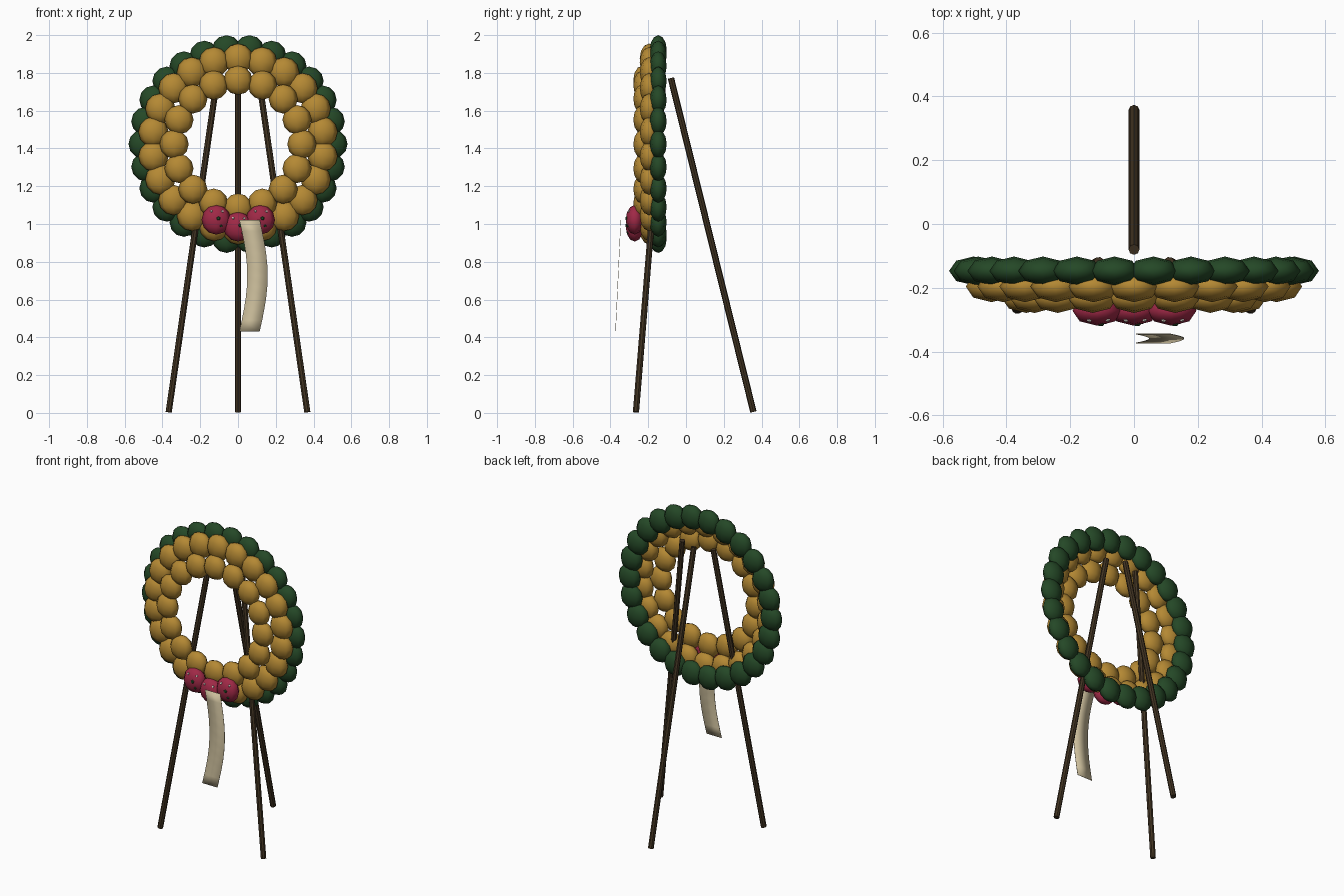
import bpy, bmesh, math
from mathutils import Vector, Matrix

if "Cube" in bpy.data.objects:
    bpy.data.objects.remove(bpy.data.objects["Cube"])


def mat(name, rgb):
    m = bpy.data.materials.new(name)
    m.diffuse_color = (*rgb, 1)
    m.use_nodes = True
    m.node_tree.nodes["Principled BSDF"].inputs["Base Color"].default_value = m.diffuse_color
    return m


GREEN = mat("leaf green", (0.018, 0.065, 0.02))
GOLD = mat("gold bloom", (0.46, 0.25, 0.034))
RED = mat("crimson bloom", (0.35, 0.022, 0.062))
WHITE = mat("white fleck", (0.75, 0.70, 0.62))
BROWN = mat("dark wood", (0.054, 0.034, 0.016))
CREAM = mat("cream ribbon", (0.62, 0.53, 0.34))


def finish(bm, name, mats, smooth=True):
    me = bpy.data.meshes.new(name)
    bm.to_mesh(me)
    bm.free()
    for m in mats:
        me.materials.append(m)
    for p in me.polygons:
        p.use_smooth = smooth
    ob = bpy.data.objects.new(name, me)
    bpy.context.collection.objects.link(ob)
    return ob


def add_ball(bm, pos, r, ry):
    M = Matrix.Translation(pos) @ Matrix.Diagonal((r, ry, r, 1))
    bmesh.ops.create_uvsphere(bm, u_segments=8, v_segments=6, radius=1, matrix=M)


def ring(name, n, offset, radius, y, r, ry, m):
    bm = bmesh.new()
    for i in range(n):
        a = math.tau * (i + offset) / n
        add_ball(bm, (radius * math.cos(a), y, 1.423 + radius * math.sin(a)), r, ry)
    finish(bm, name, [m])


# wreath: leafy back ring and two rings of blooms
ring("leaf_ring", 26, 0, 0.503, -0.147, 0.077, 0.045, GREEN)
ring("outer_bloom_ring", 22, 0.5, 0.452, -0.196, 0.08, 0.049, GOLD)
ring("inner_bloom_ring", 16, 0, 0.338, -0.232, 0.077, 0.047, GOLD)

# three red blooms at the bottom with small flecks on their surface
R, RY = 0.078, 0.047
for k, (x, z) in enumerate([(-0.115, 1.022), (0, 0.985), (0.118, 1.022)]):
    c = Vector((x, -0.272, z))
    bm = bmesh.new()
    add_ball(bm, c, R, RY)
    finish(bm, f"red_bloom_{k + 1}", [RED])
    bm = bmesh.new()
    for u, v, size, idx in [(0.15, 0.1, 0.013, 0), (-0.35, 0.62, 0.009, 1),
                            (0.45, 0.6, 0.009, 1), (0.35, -0.45, 0.009, 0)]:
        w = math.sqrt(1 - u * u - v * v)
        p = c + Vector((u * R, -w * RY, v * R)) * 0.95
        nrm = Vector((u / R, -w / RY, v / R)).normalized()
        M = Matrix.Translation(p) @ nrm.to_track_quat('Z', 'Y').to_matrix().to_4x4()
        before = set(bm.faces)
        bmesh.ops.create_cone(bm, cap_ends=True, segments=5, radius1=size,
                              radius2=size * 0.6, depth=0.007, matrix=M)
        for f in set(bm.faces) - before:
            f.material_index = idx
    finish(bm, f"bloom_flecks_{k + 1}", [GREEN, WHITE], False)

# hanging ribbon: one thin curved strip, bowed to the right
bm = bmesh.new()
rows = []
N = 10
for i in range(N + 1):
    t = i / N
    xc = 0.061 + 0.042 * math.sin(math.pi * t)
    z = 1.022 - 0.59 * t
    y = -0.346 - 0.028 * t
    rows.append([bm.verts.new((xc + s * 0.054, y, z)) for s in (-1, 1)])
for a, b in zip(rows, rows[1:]):
    bm.faces.new((a[0], b[0], b[1], a[1]))
rib = finish(bm, "ribbon", [CREAM])
sol = rib.modifiers.new("thickness", 'SOLIDIFY')
sol.thickness = 0.002


# easel: two front legs and one back leg
def leg(name, foot, top, r=0.017):
    a, b = Vector(foot), Vector(top)
    d = b - a
    M = Matrix.Translation((a + b) / 2) @ d.to_track_quat('Z', 'Y').to_matrix().to_4x4()
    bm = bmesh.new()
    bmesh.ops.create_cone(bm, cap_ends=True, segments=8, radius1=r, radius2=r,
                          depth=d.length, matrix=M)
    finish(bm, name, [BROWN], False)


leg("front_leg_left", (-0.367, -0.265, 0.004), (-0.11, -0.12, 1.77))
leg("front_leg_right", (0.367, -0.265, 0.004), (0.11, -0.12, 1.77))
leg("back_leg", (0, 0.357, 0.005), (0, -0.08, 1.773))
